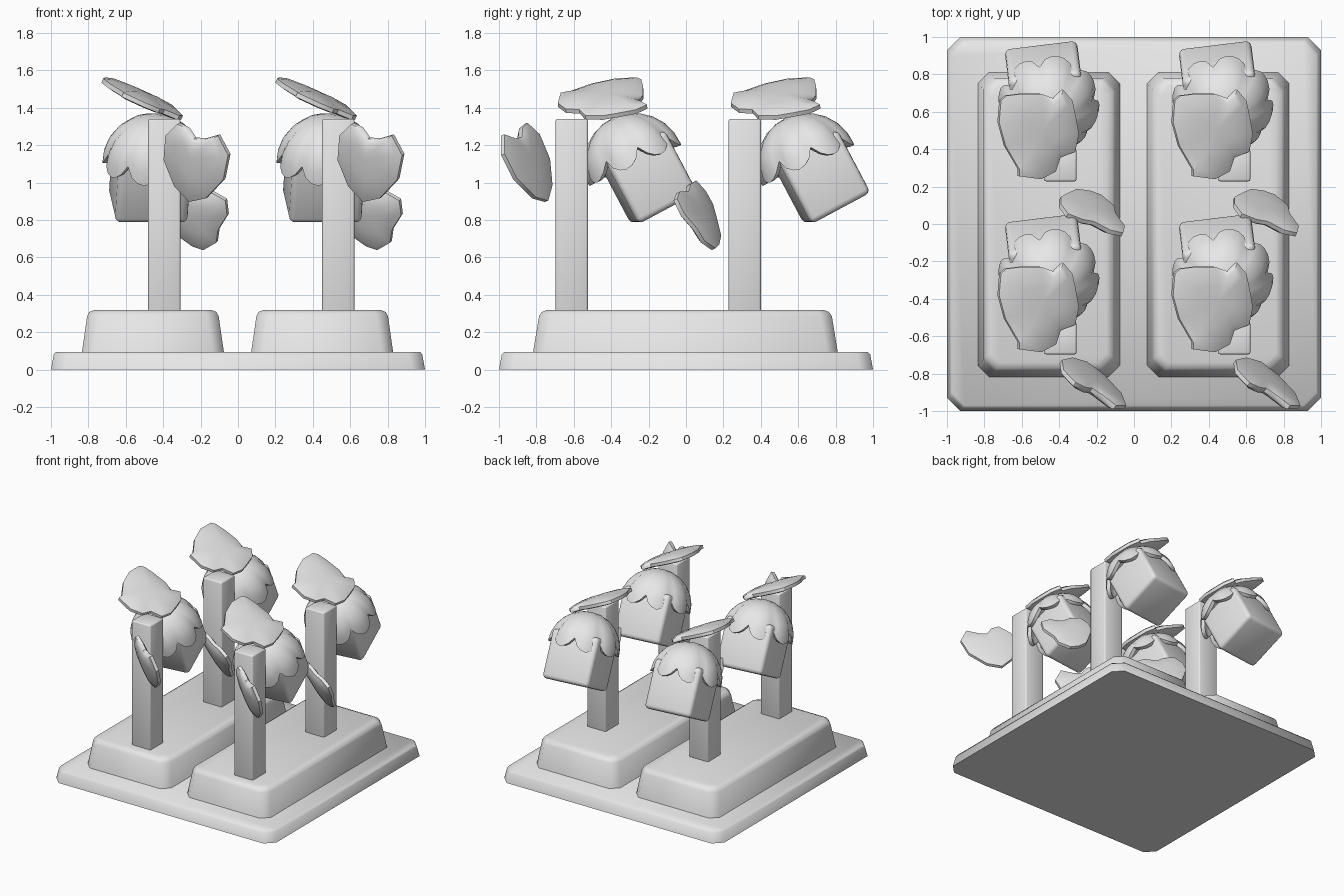
import bpy, bmesh, math
from mathutils import Vector, Matrix

if "Cube" in bpy.data.objects:
    bpy.data.objects.remove(bpy.data.objects["Cube"])

grey = bpy.data.materials.new("plain_grey")
grey.use_nodes = True
grey.diffuse_color = (0.8, 0.8, 0.8, 1)
grey.node_tree.nodes["Principled BSDF"].inputs["Base Color"].default_value = (0.8, 0.8, 0.8, 1)


def finish(name, bm, angle=40, loc=(0, 0, 0)):
    """Turn a bmesh into a shaded, coloured object."""
    bmesh.ops.recalc_face_normals(bm, faces=bm.faces)
    me = bpy.data.meshes.new(name)
    bm.to_mesh(me)
    bm.free()
    me.materials.append(grey)
    ob = bpy.data.objects.new(name, me)
    ob.location = loc
    bpy.context.collection.objects.link(ob)
    bpy.ops.object.select_all(action='DESELECT')
    ob.select_set(True)
    bpy.context.view_layer.objects.active = ob
    bpy.ops.object.shade_smooth_by_angle(angle=math.radians(angle))
    return ob


def bridge(bm, lower, upper):
    n = len(lower)
    for i in range(n):
        j = (i + 1) % n
        bm.faces.new((lower[i], lower[j], upper[j], upper[i]))


def stacked_slab(name, rings, loc):
    """Chamfered rectangles (half x, half y, chamfer, z) joined upwards."""
    bm = bmesh.new()
    loops = []
    for hx, hy, c, z in rings:
        pts = [(hx - c, -hy), (hx, -hy + c), (hx, hy - c), (hx - c, hy),
               (-hx + c, hy), (-hx, hy - c), (-hx, -hy + c), (-hx + c, -hy)]
        loops.append([bm.verts.new((x, y, z)) for x, y in pts])
    for a, b in zip(loops, loops[1:]):
        bridge(bm, a, b)
    bm.faces.new(loops[0])
    bm.faces.new(loops[-1])
    return finish(name, bm, 50, loc)


def rounded_box(name, size, bevel, segments, matrix, loc):
    bm = bmesh.new()
    bmesh.ops.create_cube(bm, size=1, matrix=Matrix.Diagonal((*size, 1)))
    bmesh.ops.bevel(bm, geom=bm.edges[:], offset=bevel, segments=segments,
                    profile=0.5, affect='EDGES')
    bm.transform(matrix)
    return finish(name, bm, 50, loc)


def leaf(name, outline, lift, normal, loc):
    """Lens-shaped lobed leaf: flat outline lifted on to a plane."""
    normal = Vector(normal).normalized()
    pts = [Vector(lift(u, v)) for u, v in outline]
    mid = sum(pts, Vector()) / len(pts)
    bm = bmesh.new()
    loops = []
    # scale towards the middle, height along the normal
    for s, h in ((0.45, -0.026), (0.8, -0.02), (0.98, -0.012),
                 (0.98, 0.012), (0.8, 0.028), (0.45, 0.038)):
        loops.append([bm.verts.new(mid + (p - mid) * s + normal * h) for p in pts])
    for a, b in zip(loops, loops[1:]):
        bridge(bm, a, b)
    for ring, h in ((loops[0], -0.028), (loops[-1], 0.042)):
        tip = bm.verts.new(mid + normal * h)
        for i in range(len(ring)):
            bm.faces.new((ring[i], ring[(i + 1) % len(ring)], tip))
    return finish(name, bm, 45, loc)


def scalloped_cap(name, radius, lobes, matrix, loc):
    """Dome with a petal-shaped rim, with an inner wall."""
    per = 6
    n = lobes * per
    bm = bmesh.new()

    def shell(r):
        rings = []
        for k in range(1, 7):
            ring = []
            for i in range(n):
                petal = abs(math.sin(math.pi * i / per)) ** 0.7
                end = math.radians(73 + 19 * petal)
                t = end * k / 6
                rr = r * (1 - 0.06 * (1 - petal) * (k / 6) ** 2)
                a = 2 * math.pi * i / n
                ring.append(bm.verts.new((rr * math.sin(t) * math.cos(a),
                                          rr * math.sin(t) * math.sin(a),
                                          rr * math.cos(t))))
            rings.append(ring)
        top = bm.verts.new((0, 0, r))
        for i in range(n):
            bm.faces.new((rings[0][i], rings[0][(i + 1) % n], top))
        for a, b in zip(rings, rings[1:]):
            bridge(bm, a, b)
        return rings[-1]

    bridge(bm, shell(radius), shell(radius - 0.03))
    bm.transform(matrix)
    return finish(name, bm, 40, loc)


# Ground slab and the two raised beds
stacked_slab("base_slab", [(1, 1, 0.07, 0), (0.985, 0.985, 0.07, 0.08),
                           (0.975, 0.97, 0.07, 0.095)], (0, 0, 0))
for side, x in (("right", -0.455), ("left", 0.45)):
    stacked_slab(side + "_bed", [(0.38, 0.815, 0.06, 0.09), (0.352, 0.783, 0.06, 0.285),
                                 (0.34, 0.768, 0.06, 0.308), (0.31, 0.738, 0.05, 0.32)],
                 (x, -0.003, 0))

# Lobed outlines: top leaf in x/y, side leaves in x/z
top_outline = [(-.72, -.26), (-.69, -.235), (-.61, -.225), (-.5, -.225), (-.43, -.25),
               (-.38, -.203), (-.33, -.262), (-.31, -.358), (-.295, -.444),
               (-.315, -.54), (-.395, -.572), (-.42, -.647), (-.5, -.69),
               (-.62, -.674), (-.62, -.636), (-.695, -.508), (-.73, -.38)]
front_outline = [(-.385, 1.257), (-.32, 1.32), (-.267, 1.294), (-.23, 1.24),
                 (-.176, 1.235), (-.1, 1.257), (-.043, 1.15), (-.07, 1.016),
                 (-.166, .914), (-.257, .895), (-.337, .98), (-.395, 1.123)]
rear_outline = [(-.4, .95), (-.36, 1.01), (-.28, .99), (-.22, .95), (-.13, .95),
                (-.06, .91), (-.05, .83), (-.1, .75), (-.11, .68), (-.18, .64),
                (-.24, .66), (-.31, .71), (-.36, .8), (-.4, .88)]

tilt = Matrix.Rotation(math.radians(7), 4, 'Z') @ Matrix.Rotation(math.radians(28), 4, 'X')
cap_tilt = Matrix.Rotation(math.radians(24), 4, 'X') @ Matrix.Rotation(math.radians(12), 4, 'Z')

# Four plants: post, hanging block with cap, top leaf and side leaf
for side, dx in (("right", 0), ("left", 0.93)):
    for row, dy in (("front", 0), ("rear", 0.925)):
        tag = row + "_" + side + "_"
        loc = (dx, dy, 0)
        rounded_box(tag + "post", (0.172, 0.172, 1.08), 0.01, 2,
                    Matrix.Translation((-0.394, -0.611, 0.8)), loc)
        rounded_box(tag + "hanging_block", (0.39, 0.36, 0.38), 0.03, 3,
                    Matrix.Translation((-0.47, -0.205, 1.03)) @ tilt, loc)
        scalloped_cap(tag + "cap", 0.272, 8,
                      Matrix.Translation((-0.455, -0.275, 1.1)) @ cap_tilt, loc)
        leaf(tag + "top_leaf", top_outline,
             lambda x, y: (x, y, 1.253 - 0.452 * x + 0.0935 * y), (0.452, -0.0935, 1), loc)
        if row == "front":
            leaf(tag + "side_leaf", front_outline,
                 lambda x, z: (x, -0.589 - 0.677 * x - 0.367 * z, z),
                 (-0.677, -1, -0.367), loc)
        else:
            leaf(tag + "side_leaf", rear_outline,
                 lambda x, z: (x, 0.40 - 0.53 * x - 0.54 * z - dy + 0.925, z),
                 (-0.53, -1, -0.54), (dx, 0, 0))
